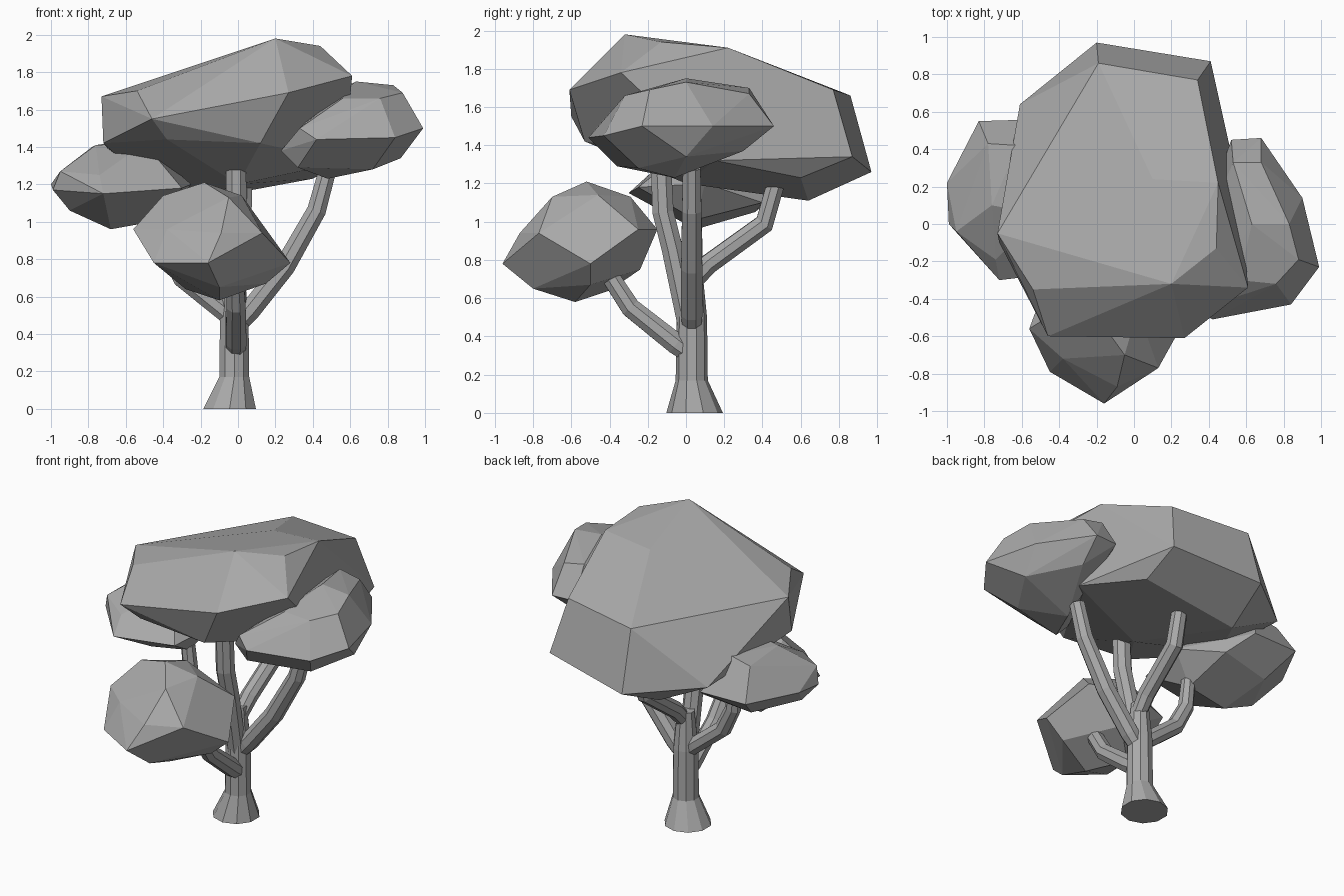
import bpy
import bmesh
import math
from mathutils import Vector

if "Cube" in bpy.data.objects:
    bpy.data.objects.remove(bpy.data.objects["Cube"], do_unlink=True)


def make_material(name, colour):
    material = bpy.data.materials.new(name)
    material.use_nodes = True
    material.diffuse_color = colour
    shader = next(n for n in material.node_tree.nodes if n.type == "BSDF_PRINCIPLED")
    shader.inputs["Base Color"].default_value = colour
    shader.inputs["Roughness"].default_value = 0.9
    return material


GREY = make_material("plain grey", (0.4, 0.4, 0.4, 1))


def add_object(name, bm):
    """Turn a bmesh into a flat-shaded object with the shared material."""
    bmesh.ops.recalc_face_normals(bm, faces=bm.faces[:])
    mesh = bpy.data.meshes.new(name)
    bm.to_mesh(mesh)
    bm.free()
    mesh.materials.append(GREY)
    obj = bpy.data.objects.new(name, mesh)
    bpy.context.scene.collection.objects.link(obj)
    return obj


def foliage(name, upper, middle, lower):
    """Faceted leaf clump: convex hull around three tiers of corners."""
    bm = bmesh.new()
    for corner in upper + middle + lower:
        bm.verts.new(corner)
    hull = bmesh.ops.convex_hull(bm, input=bm.verts[:])
    loose = {v for v in hull["geom_interior"] + hull["geom_unused"]
             if isinstance(v, bmesh.types.BMVert)}
    bmesh.ops.delete(bm, geom=list(loose), context="VERTS")
    # merge nearly flat neighbours into broad facets
    bmesh.ops.dissolve_limit(bm, angle_limit=math.radians(7),
                             verts=bm.verts[:], edges=bm.edges[:])
    return add_object(name, bm)


def limb(name, path, radii, sides=8, level=False):
    """Tapered tube along a path; level keeps every ring horizontal."""
    bm = bmesh.new()
    points = [Vector(p) for p in path]
    rings = []
    for i, point in enumerate(points):
        ahead = points[min(i + 1, len(points) - 1)]
        behind = points[max(i - 1, 0)]
        axis = Vector((0, 0, 1)) if level else (ahead - behind).normalized()
        side = Vector((0, 1, 0)).cross(axis).normalized()
        across = axis.cross(side)
        ring = []
        for k in range(sides):
            turn = math.tau * (k + 0.5) / sides
            offset = side * math.cos(turn) + across * math.sin(turn)
            ring.append(bm.verts.new(point + offset * radii[i]))
        rings.append(ring)
    for low, high in zip(rings, rings[1:]):
        for k in range(sides):
            n = (k + 1) % sides
            bm.faces.new((low[k], low[n], high[n], high[k]))
    bm.faces.new(rings[0][::-1])
    bm.faces.new(rings[-1])
    return add_object(name, bm)


# Trunk with flared foot
limb("trunk",
     [(-.045, .045, 0), (-.02, .03, .17), (-.02, .03, .5), (-.02, .03, .75)],
     [.148, .084, .08, .055], sides=10, level=True)

# Branches reaching into each clump
limb("centre_branch",
     [(-.02, .02, .42), (-.01, -.07, .85), (-.01, -.12, 1.05), (-.01, -.13, 1.28)],
     [.06, .06, .06, .058])
limb("left_branch",
     [(-.02, .03, .43), (.06, .03, .52), (.25, .03, .76), (.42, .03, 1.06), (.48, .03, 1.28)],
     [.05, .06, .06, .055, .05])
limb("right_branch",
     [(-.02, .03, .47), (-.1, .03, .54), (-.3, .03, .7), (-.38, .04, .86), (-.4, .04, 1.05)],
     [.05, .055, .055, .05, .045])
limb("back_branch",
     [(-.01, .03, .68), (.0, .12, .78), (.02, .41, .99), (.03, .47, 1.2)],
     [.05, .055, .055, .05])
limb("front_branch",
     [(-.01, .03, .3), (-.01, -.05, .36), (-.01, -.29, .55), (-.02, -.42, .75)],
     [.05, .06, .055, .05])

# Large crown
foliage("crown",
        [(.2, -.32, 1.98), (.44, -.13, 1.94), (.45, .22, 1.91), (.1, .24, 1.88),
         (.34, .77, 1.69), (-.19, .86, 1.66), (-.73, -.05, 1.67), (-.54, -.35, 1.7)],
        [(.61, -.34, 1.78), (.27, -.61, 1.69), (-.46, -.6, 1.55), (.41, .87, 1.34),
         (-.2, .97, 1.26), (-.61, .64, 1.29), (-.72, -.1, 1.42), (.6, -.15, 1.6)],
        [(-.38, -.5, 1.44), (.12, -.53, 1.42), (.57, .15, 1.32), (.4, .6, 1.23),
         (-.25, .64, 1.11), (-.6, .1, 1.31), (0, 0, 1.2)])

# Smaller clumps
foliage("left_clump",
        [(.63, 0, 1.75), (.83, 0, 1.73), (.88, -.19, 1.69), (.76, -.32, 1.66),
         (.56, -.3, 1.66), (.68, .33, 1.67), (.53, .33, 1.7)],
        [(.52, .45, 1.5), (.68, .46, 1.5), (.9, .14, 1.5), (.99, -.23, 1.5),
         (.84, -.43, 1.45), (.42, -.51, 1.44), (.33, -.46, 1.5), (.23, -.36, 1.38)],
        [(.48, -.06, 1.23), (.72, -.25, 1.28), (.87, 0, 1.34), (.66, .3, 1.37),
         (.32, -.36, 1.29)])
foliage("right_clump",
        [(-.78, .43, 1.4), (-.62, .42, 1.43), (-.76, .1, 1.41), (-.5, .05, 1.42),
         (-.95, -.04, 1.27), (-.74, -.19, 1.25)],
        [(-1, .22, 1.2), (-.83, .55, 1.2), (-.5, .56, 1.2), (-.99, 0, 1.17),
         (-.72, -.3, 1.15), (-.3, -.25, 1.18), (-.25, .1, 1.2)],
        [(-.68, .05, .96), (-.4, .05, 1.01), (-.9, .05, 1.06), (-.74, .36, 1.05),
         (-.4, .4, 1.1)])
foliage("front_clump",
        [(-.18, -.52, 1.21), (-.4, -.46, 1.14), (.02, -.46, 1.14), (-.05, -.7, 1.13),
         (-.18, -.29, 1.13)],
        [(-.56, -.56, .96), (-.38, -.72, .96), (-.09, -.87, .94), (.13, -.77, .94),
         (-.16, -.96, .78), (-.45, -.79, .78), (.28, -.5, .78), (.15, -.25, .96),
         (-.12, -.15, .96), (-.45, -.26, .95)],
        [(-.1, -.58, .58), (-.1, -.8, .65), (.15, -.5, .67), (-.28, -.4, .64),
         (-.1, -.24, .75), (-.4, -.4, .75)])
